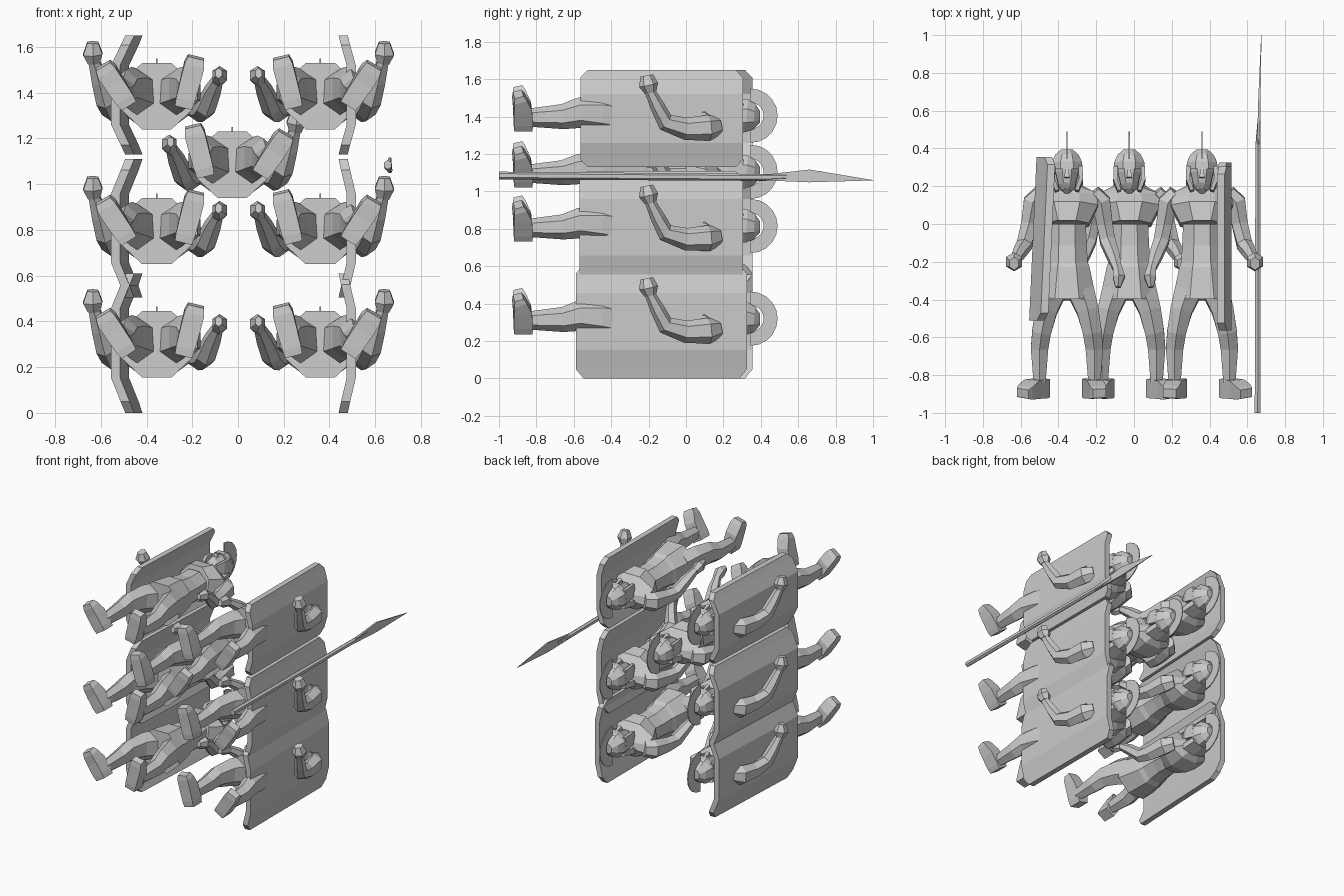
import bpy, bmesh, math
from mathutils import Vector

grey = bpy.data.materials.new("light grey")
grey.diffuse_color = (0.6, 0.6, 0.6, 1)


def loft(name, rings, place=lambda p: p):
    """Skin a list of equal-length vertex rings into a capped, flat-shaded solid."""
    bm = bmesh.new()
    vs = [[bm.verts.new(place(Vector(p))) for p in r] for r in rings]
    n = len(vs[0])
    for a, b in zip(vs, vs[1:]):
        for i in range(n):
            j = (i + 1) % n
            bm.faces.new((a[i], a[j], b[j], b[i]))
    bm.faces.new(vs[0])
    bm.faces.new(vs[-1])
    bmesh.ops.recalc_face_normals(bm, faces=bm.faces[:])
    me = bpy.data.meshes.new(name)
    bm.to_mesh(me)
    bm.free()
    me.materials.append(grey)
    ob = bpy.data.objects.new(name, me)
    bpy.context.collection.objects.link(ob)
    return ob


def limb(name, path, place, n=6):
    """Tube along a path of (x, y, z, half_width, half_depth)."""
    pts = [Vector(p[:3]) for p in path]
    rings = []
    s = 1 / math.cos(math.pi / n)
    for k, p in enumerate(path):
        t = (pts[min(k + 1, len(pts) - 1)] - pts[max(k - 1, 0)]).normalized()
        u = Vector((1, 0, 0))
        u = (u - t * u.dot(t)).normalized()
        v = t.cross(u)
        ring = []
        for i in range(n):
            a = 2 * math.pi * (i + 0.5) / n
            ring.append(pts[k] + u * p[3] * s * math.cos(a) + v * p[4] * s * math.sin(a))
        rings.append(ring)
    return loft(name, rings, place)


def soldier(cx, cz, m):
    """Figure with the head toward +y, facing +z; m = -1 mirrors it."""
    def place(p):
        return Vector((cx + m * p.x, p.y, cz + p.z))

    # chest armour, overhanging the waist
    limb("chest", [(0, .205, -.03, .06, .05), (0, .165, -.05, .155, .08),
                   (0, .09, -.03, .165, .125), (0, -.005, -.01, .115, .12)], place, 8)
    # waist and tunic
    limb("tunic", [(0, .0, -.02, .10, .10), (0, -.11, -.02, .105, .10),
                   (0, -.2, -.02, .11, .115), (0, -.23, -.02, .12, .13),
                   (0, -.40, -.015, .155, .145)], place, 8)
    # neck and head
    limb("neck", [(0, .18, -.02, .045, .045), (0, .24, -.01, .045, .045)], place)
    limb("head", [(0, .175, .05, .02, .02), (0, .20, .025, .045, .06),
                  (0, .27, .015, .06, .075), (0, .34, .01, .06, .075)], place, 8)
    limb("nose", [(0, .30, .085, .006, .008), (0, .245, .095, .014, .018)], place, 4)
    # helmet bowl with brow
    limb("helmet", [(0, .29, .005, .083, .09), (0, .325, .005, .08, .088),
                    (0, .365, .0, .062, .068), (0, .395, .0, .03, .032)], place, 8)
    limb("neck_guard", [(0, .30, -.05, .075, .035), (0, .20, -.065, .085, .035)], place, 6)
    for s in (-1, 1):
        limb("cheek_guard", [(s * .072, .30, .02, .011, .05), (s * .074, .23, .03, .011, .045),
                             (s * .052, .175, .045, .01, .02)], place, 4)
    # thin half-round crest
    arc = [math.pi * i / 10 for i in range(11)]
    loft("crest", [[(x, .345 + r * math.sin(a), .005 + r * math.cos(a))
                    for x, r in ((-.003, .07), (.003, .07), (.003, .145), (-.003, .145))]
                   for a in arc], place)
    # outer arm raised behind the shield, inner arm hanging
    limb("outer_arm", [(-.14, .17, -.05, .035, .045), (-.18, .12, -.06, .05, .06),
                       (-.20, .0, -.065, .042, .052), (-.225, -.11, -.03, .04, .042),
                       (-.25, -.15, .05, .034, .034), (-.275, -.195, .14, .024, .024)], place)
    limb("outer_hand", [(-.275, -.19, .13, .026, .028), (-.28, -.2, .17, .042, .045),
                        (-.28, -.21, .22, .024, .03)], place)
    limb("inner_arm", [(.14, .17, -.05, .035, .045), (.18, .12, -.06, .05, .06),
                       (.20, .0, -.07, .042, .05), (.215, -.09, -.06, .04, .042),
                       (.245, -.17, .01, .034, .034), (.268, -.24, .06, .022, .024)], place)
    limb("inner_hand", [(.268, -.235, .055, .024, .026), (.275, -.28, .075, .032, .038),
                        (.27, -.335, .085, .014, .02)], place)
    # legs and splayed feet
    for s, heel, toe in ((-1, (-.13, -.045), (-.235, .12)), (1, (.12, -.05), (.172, .155))):
        limb("leg", [(s * .075, -.36, .0, .07, .09), (s * .11, -.46, .015, .058, .085),
                     (s * .135, -.575, .02, .05, .07), (s * .145, -.66, .0, .046, .058),
                     (s * .145, -.84, -.005, .032, .042)], place)
        path = []
        for t, y, w, h in ((-.08, -.87, .038, .048), (.1, -.87, .042, .052),
                           (.55, -.875, .044, .048), (.85, -.89, .044, .035),
                           (1, -.897, .036, .024)):
            path.append((heel[0] + t * (toe[0] - heel[0]), y, heel[1] + t * (toe[1] - heel[1]), w, h))
        limb("foot", path, place, 4)


def shield(side, z0, z1, y0, y1, tilt, thick):
    """Tall shield, bent inward at both long ends, with clipped corners."""
    rings = []
    for t, dx, cut in ((0, .05, .04), (.08, .035, 0), (.25, 0, 0),
                       (.75, 0, 0), (.92, .035, 0), (1, .05, .04)):
        z = z0 + t * (z1 - z0)
        ring = []
        for y, d in ((y0 + cut, 0), (y1 - cut, 0), (y1 - cut, thick), (y0 + cut, thick)):
            out = (.532 if side < 0 else .515) - dx * (1.2 if side < 0 else .7) - d
            ring.append((side * out + tilt * y, y, z))
        rings.append(ring)
    loft("shield", rings)


# two outer columns of three, one figure between them
for z in (1.40, .81, .315):
    soldier(-.355, z, 1)
    soldier(.36, z, -1)
soldier(-.025, 1.10, -1)

# shield walls
for z0, z1, y0, y1 in ((1.13, 1.65, -.565, .305), (.505, 1.11, -.57, .305), (0, .61, -.588, .325)):
    shield(1, z0, z1, y0, y1, 0, .04)
    shield(-1, z0, z1, -.51, .355, .045, .04)

# spear shaft and flat leaf blade
same = lambda p: p
limb("spear_shaft", [(.655, -1, 1.085, .016, .018), (.657, .42, 1.075, .014, .016),
                     (.662, .55, 1.08, .008, .012)], same, 6)
limb("spear_blade", [(.658, .38, 1.073, .008, .012), (.664, .66, 1.083, .006, .034),
                     (.674, 1, 1.06, .001, .001)], same, 4)
